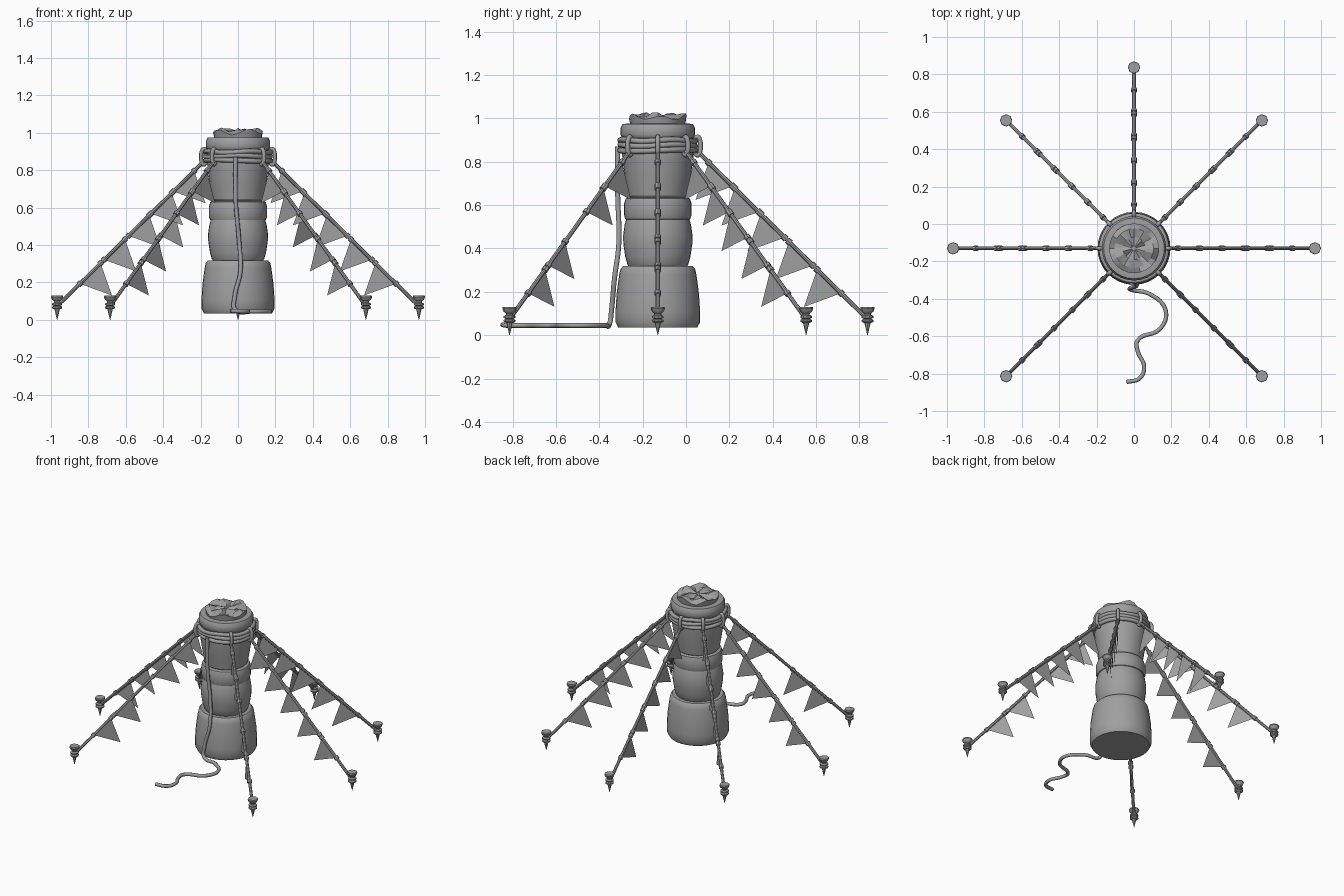
import bpy, bmesh, math
from mathutils import Vector, Matrix

if "Cube" in bpy.data.objects:
    bpy.data.objects.remove(bpy.data.objects["Cube"], do_unlink=True)

CENTRE = Vector((0, -0.13, 0))

grey = bpy.data.materials.new("plain_grey")
grey.use_nodes = True
grey.diffuse_color = (0.35, 0.35, 0.35, 1)
grey.node_tree.nodes["Principled BSDF"].inputs["Base Color"].default_value = (0.35, 0.35, 0.35, 1)


def finish(name, mesh, angle=0.0, smooth=30):
    """Link a mesh at the tower centre, turned about the vertical axis."""
    mesh.materials.clear()
    mesh.materials.append(grey)
    ob = bpy.data.objects.new(name, mesh)
    bpy.context.scene.collection.objects.link(ob)
    ob.location = CENTRE
    ob.rotation_euler.z = angle
    if smooth:
        bpy.ops.object.select_all(action='DESELECT')
        ob.select_set(True)
        bpy.context.view_layer.objects.active = ob
        bpy.ops.object.shade_smooth_by_angle(angle=math.radians(smooth))
    return ob


def from_bmesh(name, bm, angle=0.0, smooth=30):
    mesh = bpy.data.meshes.new(name)
    bm.to_mesh(mesh)
    bm.free()
    return finish(name, mesh, angle, smooth)


def lathe(bm, profile, sides, wave=None, offset=Vector()):
    """Spin (radius, height) points into a closed solid."""
    rings = []
    for i, (r, z) in enumerate(profile):
        ring = []
        for k in range(sides):
            a = math.tau * k / sides
            dz = wave(i, a) if wave else 0
            ring.append(bm.verts.new(offset + Vector((r * math.cos(a), r * math.sin(a), z + dz))))
        rings.append(ring)
    for low, high in zip(rings, rings[1:]):
        for k in range(sides):
            n = (k + 1) % sides
            bm.faces.new((low[k], low[n], high[n], high[k]))
    bm.faces.new(rings[0][::-1])
    bm.faces.new(rings[-1])


def rod(bm, a, b, radius, sides=8):
    axis = b - a
    turn = axis.to_track_quat('Z', 'Y').to_matrix().to_4x4()
    bmesh.ops.create_cone(bm, cap_ends=True, segments=sides, radius1=radius, radius2=radius,
                          depth=axis.length, matrix=Matrix.Translation((a + b) / 2) @ turn)


def tube(name, points, radius, cyclic=False, angle=0.0):
    """Sweep a round section along a smooth path."""
    curve = bpy.data.curves.new(name + "_path", 'CURVE')
    curve.dimensions = '3D'
    curve.bevel_depth = radius
    curve.bevel_resolution = 2
    curve.resolution_u = 6
    curve.use_fill_caps = True
    spline = curve.splines.new('BEZIER')
    spline.bezier_points.add(len(points) - 1)
    for bp, p in zip(spline.bezier_points, points):
        bp.co = p
        bp.handle_left_type = bp.handle_right_type = 'AUTO'
    spline.use_cyclic_u = cyclic
    temp = bpy.data.objects.new(name + "_temp", curve)
    bpy.context.scene.collection.objects.link(temp)
    bpy.context.view_layer.update()
    graph = bpy.context.evaluated_depsgraph_get()
    mesh = bpy.data.meshes.new_from_object(temp.evaluated_get(graph))
    bpy.data.objects.remove(temp, do_unlink=True)
    mesh.name = name
    return finish(name, mesh, angle, 50)


# Stacked tower sections
SECTIONS = {
    "tower_base": [(0.182, 0.035), (0.195, 0.06), (0.195, 0.11), (0.19, 0.19), (0.178, 0.28),
                   (0.172, 0.305), (0.16, 0.318), (0.13, 0.318)],
    "tower_belly": [(0.13, 0.31), (0.14, 0.325), (0.15, 0.36), (0.159, 0.42), (0.16, 0.46),
                    (0.153, 0.51), (0.145, 0.535), (0.125, 0.54)],
    "tower_collar": [(0.13, 0.525), (0.15, 0.535), (0.156, 0.555), (0.156, 0.605),
                     (0.148, 0.63), (0.125, 0.637)],
    "tower_upper": [(0.125, 0.63), (0.138, 0.645), (0.15, 0.72), (0.162, 0.80),
                    (0.166, 0.85), (0.163, 0.91)],
    "tower_rim": [(0.155, 0.90), (0.167, 0.912), (0.172, 0.925), (0.172, 0.955),
                  (0.162, 0.974), (0.13, 0.976)],
}
for part, outline in SECTIONS.items():
    bm = bmesh.new()
    lathe(bm, outline, 32)
    from_bmesh(part, bm)


# Crumpled filling on top
def crumple(i, a):
    if i == 0:
        return 0
    return (0.012 * math.sin(5 * a + i) + 0.006 * math.sin(3 * a - 2 * i)) * (0.4 if i == 4 else 1)


bm = bmesh.new()
lathe(bm, [(0.125, 0.965), (0.133, 1.005), (0.105, 1.012), (0.06, 1.008), (0.012, 1.006)], 24, crumple)
from_bmesh("crumpled_top", bm, smooth=20)

# Rope wound round the neck
for i, z in enumerate((0.852, 0.875, 0.898)):
    ring = [Vector((0.174 * math.cos(math.tau * k / 16), 0.174 * math.sin(math.tau * k / 16),
                    z + 0.004 * math.sin(math.tau * k / 16 * (2 + i)))) for k in range(16)]
    tube("neck_rope", ring, 0.013, cyclic=True)

# Guy ropes with knots, pennants and pegs
ROPE_TOP = Vector((0.165, 0, 0.865))
ROPE_END = Vector((0.95, 0, 0.09))
ALONG = (ROPE_END - ROPE_TOP).normalized()
HANG = Vector((ALONG.z, 0, -ALONG.x))
ALL_FLAGS = (0.29, 0.41, 0.53, 0.66, 0.79)


def on_rope(r):
    return ROPE_TOP.lerp(ROPE_END, (r - ROPE_TOP.x) / (ROPE_END.x - ROPE_TOP.x))


for step in (-1, 0, 1, 2, 3, 4, 5):
    angle = step * math.pi / 4
    front = step in (-1, 5)
    ropes, flags, peg = bmesh.new(), bmesh.new(), bmesh.new()
    rod(ropes, ROPE_TOP, ROPE_END, 0.010)
    for r in ALL_FLAGS:
        if front and r == 0.53:
            continue
        mid = on_rope(r)
        ends = [mid - ALONG * 0.078, mid + ALONG * 0.078]
        for p in ends:
            rod(ropes, p - ALONG * 0.010, p + ALONG * 0.010, 0.0155)
        flags.faces.new([flags.verts.new(p) for p in (*ends, mid + HANG * 0.165)])
    from_bmesh("guy_rope", ropes, angle)
    from_bmesh("pennants", flags, angle, smooth=0)

    # Loop tying the guy rope to the neck
    loop = [Vector((0.183 + 0.014 * math.cos(t), 0, 0.872 + 0.042 * math.sin(t)))
            for t in (math.tau * k / 8 for k in range(8))]
    tube("rope_loop", loop, 0.011, cyclic=True, angle=angle)

    # Ground peg: spike, wound rope and flared head
    foot = Vector((0.967, 0, 0))
    lathe(peg, [(0.001, 0.0), (0.014, 0.055), (0.017, 0.10), (0.027, 0.108),
                (0.033, 0.122), (0.031, 0.13)], 8, offset=foot)
    for z in (0.066, 0.084):
        lathe(peg, [(0.018, z - 0.009), (0.027, z - 0.004), (0.027, z + 0.004), (0.018, z + 0.009)],
              10, offset=foot)
    from_bmesh("ground_peg", peg, angle)

# Loose rope hanging down the front and trailing over the ground
TRAIL = [(-0.013, -0.315, 0.87), (-0.013, -0.315, 0.65), (0.006, -0.31, 0.42), (0.013, -0.33, 0.26),
         (-0.018, -0.343, 0.12), (-0.015, -0.352, 0.055), (0.085, -0.375, 0.045),
         (0.17, -0.465, 0.045), (0.14, -0.56, 0.045), (0.018, -0.625, 0.045),
         (0.02, -0.68, 0.045), (0.054, -0.765, 0.045), (0.03, -0.825, 0.045), (-0.04, -0.845, 0.048)]
tube("trailing_rope", [Vector(p) - CENTRE for p in TRAIL], 0.0115)
